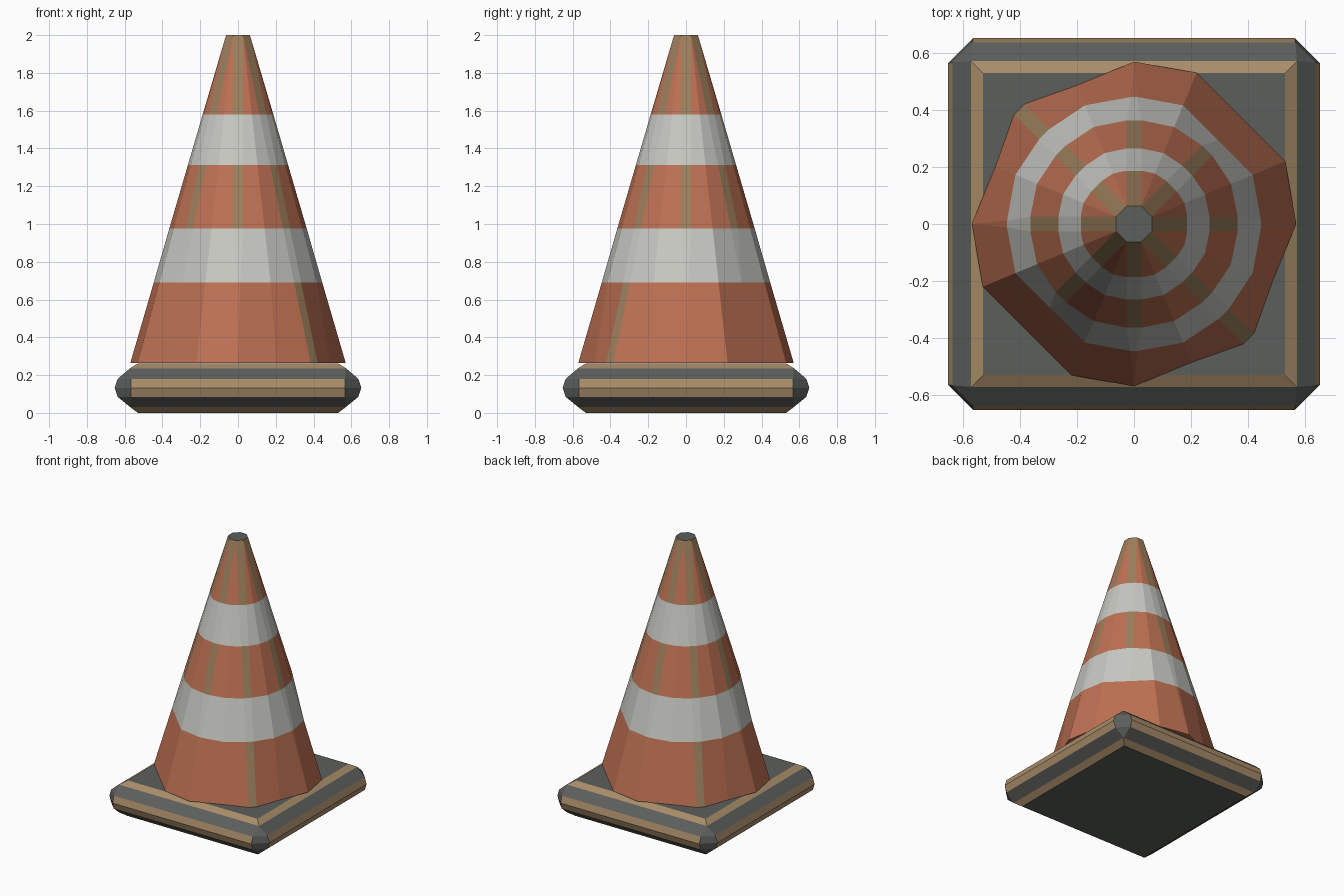
import bpy, bmesh, math
from mathutils import Vector

if "Cube" in bpy.data.objects:
    bpy.data.objects.remove(bpy.data.objects["Cube"])


def lin(c):
    c /= 255
    return c / 12.92 if c <= 0.04045 else ((c + 0.055) / 1.055) ** 2.4


def material(name, *rgb):
    m = bpy.data.materials.new(name)
    m.diffuse_color = (*[lin(c) for c in rgb], 1)
    m.use_nodes = True
    m.node_tree.nodes["Principled BSDF"].inputs["Base Color"].default_value = m.diffuse_color
    return m


orange = material("faded orange", 190, 113, 83)
white = material("reflective white", 200, 200, 195)
worn = material("worn edge", 156, 128, 92)
rubber = material("dark rubber", 92, 95, 91)
tan = material("dusty rim", 168, 140, 105)


def build(name, rings, mats, rule):
    """Loft equal-length rings, cap both ends; rule(level, segment) -> slot."""
    bm = bmesh.new()
    cache = {}

    def vert(p):
        key = tuple(round(c, 4) for c in p)
        if key not in cache:
            cache[key] = bm.verts.new(key)
        return cache[key]

    def face(points, slot):
        vs = list(dict.fromkeys(vert(p) for p in points))
        if len(vs) > 2:
            bm.faces.new(vs).material_index = slot

    n = len(rings[0])
    for j in range(len(rings) - 1):
        lo, hi = rings[j], rings[j + 1]
        for i in range(n):
            k = (i + 1) % n
            face((lo[i], lo[k], hi[k], hi[i]), rule(j, i))
    face(rings[0][::-1], rule(-1, 0))
    face(rings[-1], rule(len(rings) - 1, 0))
    bmesh.ops.recalc_face_normals(bm, faces=bm.faces)
    me = bpy.data.meshes.new(name)
    bm.to_mesh(me)
    bm.free()
    for m in mats:
        me.materials.append(m)
    ob = bpy.data.objects.new(name, me)
    bpy.context.collection.objects.link(ob)
    return ob


# Cone: sixteen directions, every second one a narrow worn strip.
# Some corners are missing near the bottom, which gives the chipped outline.
def cone_ring(z, r, missing, narrow):
    def corner(i):
        a = math.radians(22.5 * i)
        return Vector((math.cos(a), math.sin(a), 0)) * (r + (0.005 if i % 2 else 0)) + Vector((0, 0, z))

    pts = []
    for i in range(16):
        if i in missing:
            p = (corner(i - 1) + corner(i + 1)) / 2
            pts += [p] if i % 2 else [p, p]
        elif i % 2:
            pts.append(corner(i))
        else:
            a = math.radians(22.5 * i)
            w = 0.026 if i in (6, 14) else narrow
            t = Vector((-math.sin(a), math.cos(a), 0)) * w
            pts += [corner(i) - t, corner(i) + t]
    return pts


levels = [(0.265, 0.57, {2, 5, 7, 10, 13, 15}, 0),
          (0.69, 0.446, {2, 10}, 0.012),
          (0.975, 0.364, (), 0.026),
          (1.313, 0.265, (), 0.026),
          (1.58, 0.187, (), 0.026),
          (2.0, 0.063, (), 0.026)]


def cone_rule(level, seg):
    if level == 5:
        return 3
    if level in (1, 3):
        return 1
    if level >= 0 and seg % 3 == 0 and (level > 0 or seg in (9, 21)):
        return 2
    return 0


build("cone", [cone_ring(*l) for l in levels], [orange, white, worn, rubber], cone_rule)


# Base: square slab with bevelled edges and cut corners.
def base_ring(d, c, z):
    pts = []
    for q in range(4):
        ca, sa = round(math.cos(q * math.pi / 2)), round(math.sin(q * math.pi / 2))
        for x, y in ((d, -c), (d, c)):
            pts.append((x * ca - y * sa, x * sa + y * ca, z))
    return pts


profile = [(0.53, 0.53, 0.0), (0.57, 0.57, 0.03), (0.637, 0.567, 0.085),
           (0.653, 0.565, 0.132), (0.637, 0.567, 0.18), (0.572, 0.572, 0.236),
           (0.53, 0.53, 0.262)]


def base_rule(level, seg):
    if level in (0, 5):
        return 1
    return 1 if level in (2, 3) and seg % 2 == 0 else 0


build("base", [base_ring(*p) for p in profile], [rubber, tan], base_rule)
